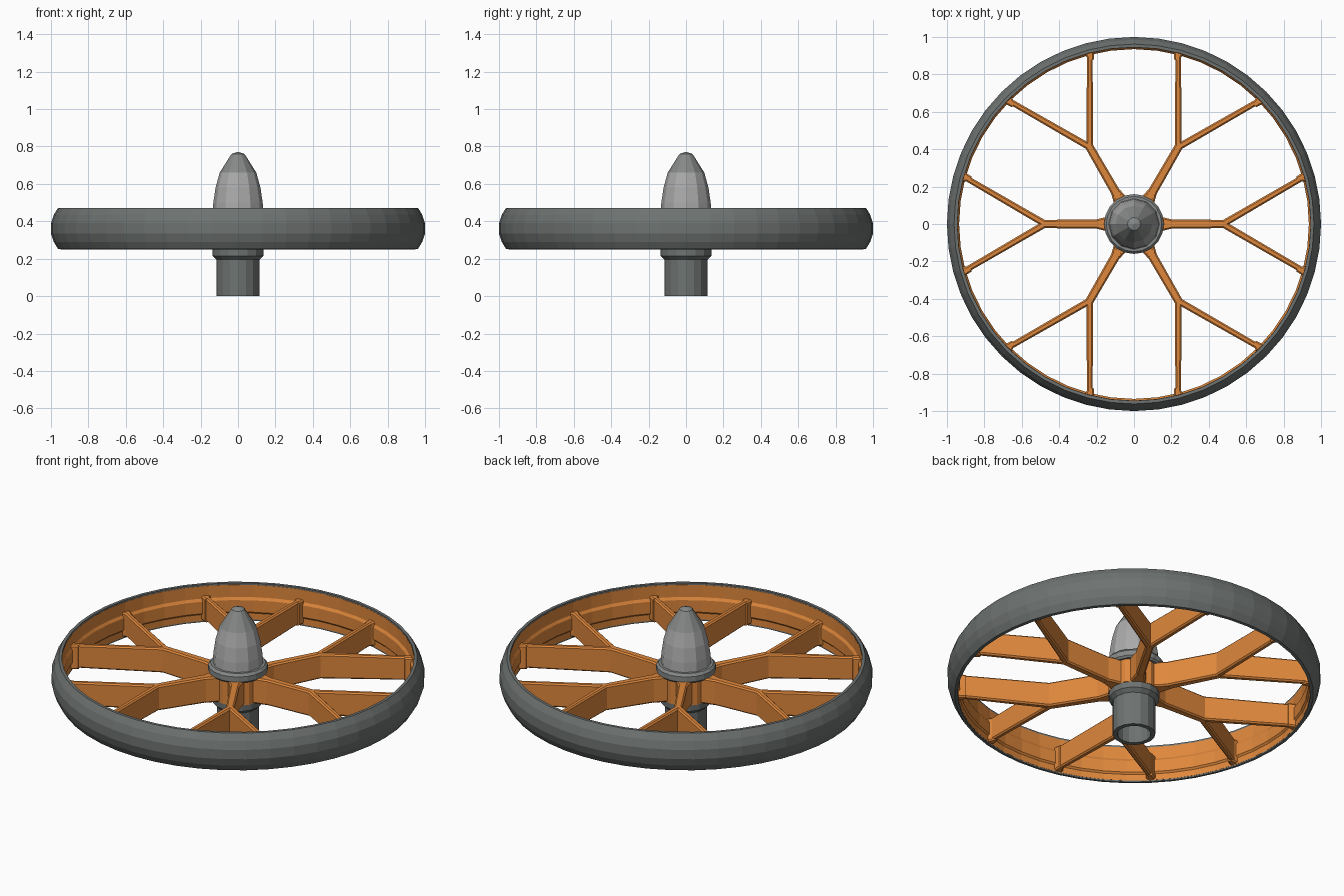
import bpy, bmesh, math
from mathutils import Vector

if "Cube" in bpy.data.objects:
    bpy.data.objects.remove(bpy.data.objects["Cube"])


def material(name, *rgb):
    m = bpy.data.materials.new(name)
    m.diffuse_color = (*rgb, 1)
    m.use_nodes = True
    m.node_tree.nodes["Principled BSDF"].inputs["Base Color"].default_value = m.diffuse_color
    return m


orange = material("orange_paint", 0.74, 0.245, 0.045)
dark = material("dark_grey", 0.155, 0.17, 0.165)
mid = material("mid_grey", 0.24, 0.25, 0.25)
light = material("light_grey", 0.40, 0.40, 0.40)


def finish(bm, name, mat):
    bmesh.ops.recalc_face_normals(bm, faces=bm.faces)
    me = bpy.data.meshes.new(name)
    bm.to_mesh(me)
    bm.free()
    ob = bpy.data.objects.new(name, me)
    bpy.context.collection.objects.link(ob)
    me.materials.append(mat)
    return ob


def lathe(name, profile, n, mat):
    """Spin a closed (radius, z) profile around z with n flat sides."""
    bm = bmesh.new()
    rings = []
    for i in range(n):
        a = 2 * math.pi * i / n
        rings.append([bm.verts.new((r * math.cos(a), r * math.sin(a), z)) for r, z in profile])
    m = len(profile)
    for i in range(n):
        p, q = rings[i], rings[(i + 1) % n]
        for j in range(m):
            k = (j + 1) % m
            if profile[j][0] == 0 and profile[k][0] == 0:
                continue
            bm.faces.new((p[j], q[j], q[k], p[k]))
    bmesh.ops.remove_doubles(bm, verts=bm.verts, dist=1e-5)
    return finish(bm, name, mat)


def bar(bm, p0, p1, w0, w1, z0, z1, c=0.008):
    """Chamfered upright plank between two plan points; z0, z1 = (bottom, top) at each end."""
    p0, p1 = Vector(p0), Vector(p1)
    d = (p1 - p0).normalized()
    side = Vector((-d.y, d.x))
    ends = []
    for p, w, (lo, hi) in ((p0, w0, z0), (p1, w1, z1)):
        h = w / 2
        sec = [(-h + c, lo), (h - c, lo), (h, lo + c), (h, hi - c),
               (h - c, hi), (-h + c, hi), (-h, hi - c), (-h, lo + c)]
        ends.append([bm.verts.new((*(p + side * s), z)) for s, z in sec])
    a, b = ends
    bm.faces.new(a)
    bm.faces.new(b[::-1])
    for i in range(8):
        j = (i + 1) % 8
        bm.faces.new((a[i], b[i], b[j], a[j]))


def turn(x, y, a):
    return (x * math.cos(a) - y * math.sin(a), x * math.sin(a) + y * math.cos(a))


# tyre
lathe("tyre", [(0.945, 0.25), (0.962, 0.252), (0.985, 0.29), (1.0, 0.335), (1.0, 0.39),
               (0.985, 0.435), (0.962, 0.472), (0.945, 0.472)], 48, dark)

# wheel rim with raised central band
lathe("rim", [(0.955, 0.258), (0.944, 0.258), (0.944, 0.295), (0.935, 0.305), (0.935, 0.375),
              (0.944, 0.39), (0.944, 0.462), (0.955, 0.462)], 48, orange)

# six Y-shaped spokes, flaring into small feet at the rim
bm = bmesh.new()
for k in range(6):
    a = k * math.pi / 3
    bar(bm, turn(0.10, 0, a), turn(0.20, 0, a), 0.10, 0.05, (0.25, 0.40), (0.25, 0.40))
    bar(bm, turn(0.15, 0, a), turn(0.495, 0, a), 0.05, 0.044, (0.25, 0.40), (0.26, 0.405))
    for s in (1, -1):
        fork, end = turn(0.475, 0, a), turn(0.905, s * 0.25, a)
        bar(bm, fork, end, 0.036, 0.03, (0.26, 0.405), (0.27, 0.405))
        r = math.atan2(s * 0.25, 0.905) + a
        bar(bm, turn(0.905, 0, r), turn(0.943, 0, r), 0.028, 0.05, (0.265, 0.405), (0.262, 0.405))
finish(bm, "spokes", orange)

# orange hub core
lathe("hub_core", [(0, 0.25), (0.14, 0.25), (0.14, 0.40), (0, 0.40)], 12, orange)

# hollow axle tube with flange
lathe("axle_tube", [(0.09, 0.0), (0.115, 0.0), (0.115, 0.195), (0.136, 0.215), (0.136, 0.252),
                    (0, 0.252), (0, 0.12), (0.09, 0.12)], 16, dark)

# collar on top of the hub
lathe("hub_collar", [(0, 0.39), (0.15, 0.39), (0.16, 0.40), (0.16, 0.43), (0.148, 0.445),
                     (0, 0.445)], 20, mid)

# nose cone: light body and darker pointed tip
lathe("nose_cone", [(0, 0.43), (0.137, 0.43), (0.132, 0.50), (0.12, 0.58), (0.098, 0.66),
                    (0, 0.66)], 12, light)
lathe("nose_tip", [(0, 0.66), (0.098, 0.66), (0.035, 0.76), (0, 0.772)], 12, mid)
